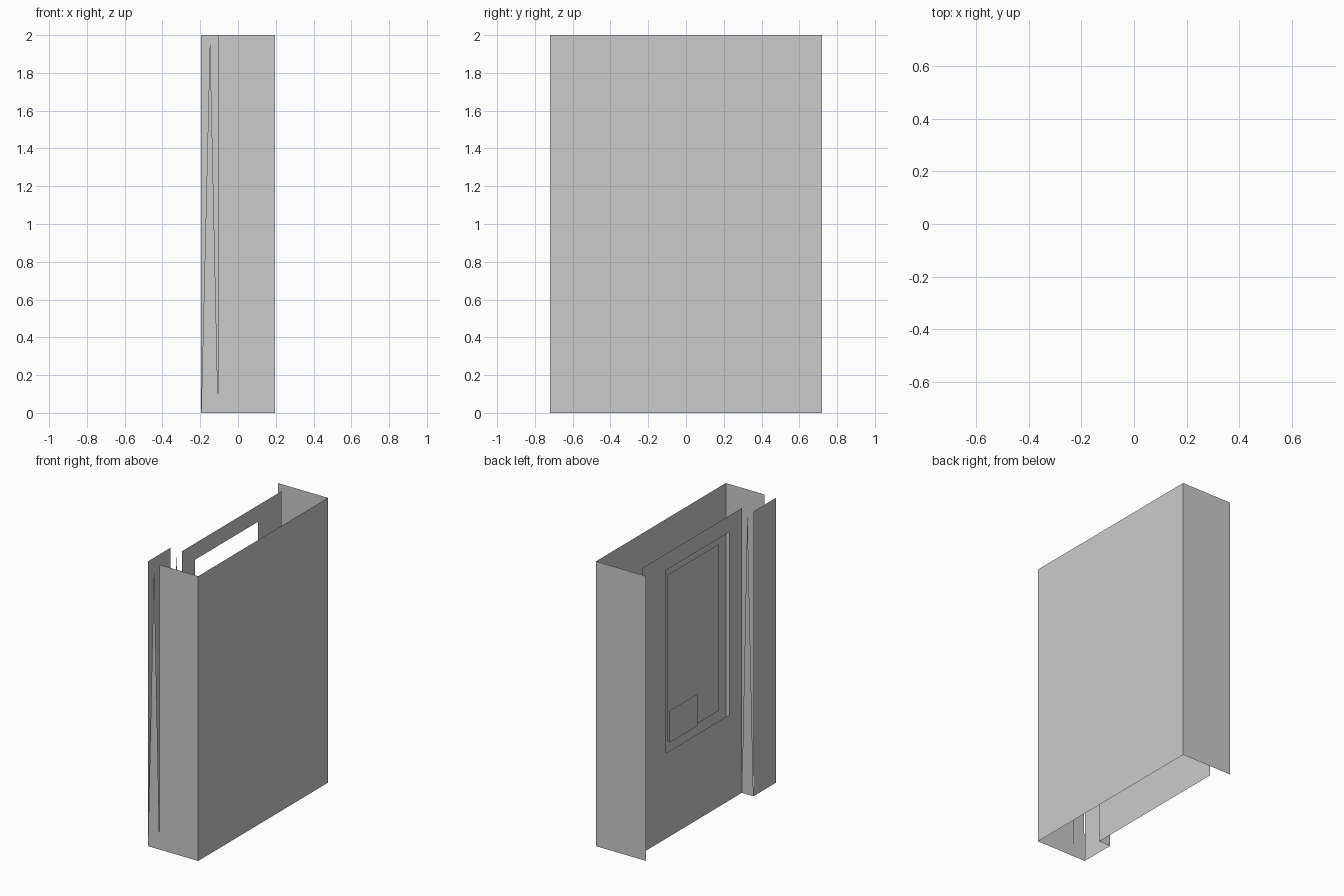
import bpy

if "Cube" in bpy.data.objects:
    bpy.data.objects.remove(bpy.data.objects["Cube"])

X0, X1 = -0.195, 0.195      # outer left and right sheets
XI = -0.105                 # recessed left sheet
Y0, Y1, YS = -0.72, 0.72, -0.47
H = 2.0


def sheet(name, verts, faces=None):
    mesh = bpy.data.meshes.new(name)
    mesh.from_pydata(verts, [], faces or [tuple(range(len(verts)))])
    obj = bpy.data.objects.new(name, mesh)
    bpy.context.collection.objects.link(obj)
    return obj


def side_rect(x, ya, yb, za, zb):
    return [(x, yb, za), (x, ya, za), (x, ya, zb), (x, yb, zb)]


def side_sheet(name, x, ya, yb, za=0, zb=H):
    return sheet(name, side_rect(x, ya, yb, za, zb))


def cross_sheet(name, y, xa, xb):
    return sheet(name, [(xa, y, 0), (xb, y, 0), (xb, y, H), (xa, y, H)])


# Outer shell, open at top and bottom
side_sheet("right_wall", X1, Y0, Y1)
cross_sheet("front_wall", Y0, XI, X1)
cross_sheet("rear_wall", Y1, X0, X1)

# Raised strip on the left side, closed by tapering slivers
side_sheet("left_strip", X0, Y0, YS)
for name, y in (("front_sliver", Y0), ("step_sliver", YS)):
    sheet(name, [(X0, y, 0), (XI, y, 0), (-0.148, y, H)])

# Recessed left wall with a rectangular window opening
outer = side_rect(XI, YS, 0.63, 0, H)
inner = side_rect(XI, -0.325, 0.37, 0.60, 1.885)
sheet("window_wall", outer + inner,
      [(i, (i + 1) % 4, 4 + (i + 1) % 4, 4 + i) for i in range(4)])

# Panels floating behind the opening
side_sheet("display_panel", -0.05, -0.287, 0.277, 0.63, 1.80)
side_sheet("small_plate", -0.07, -0.027, 0.283, 0.63, 0.855)
